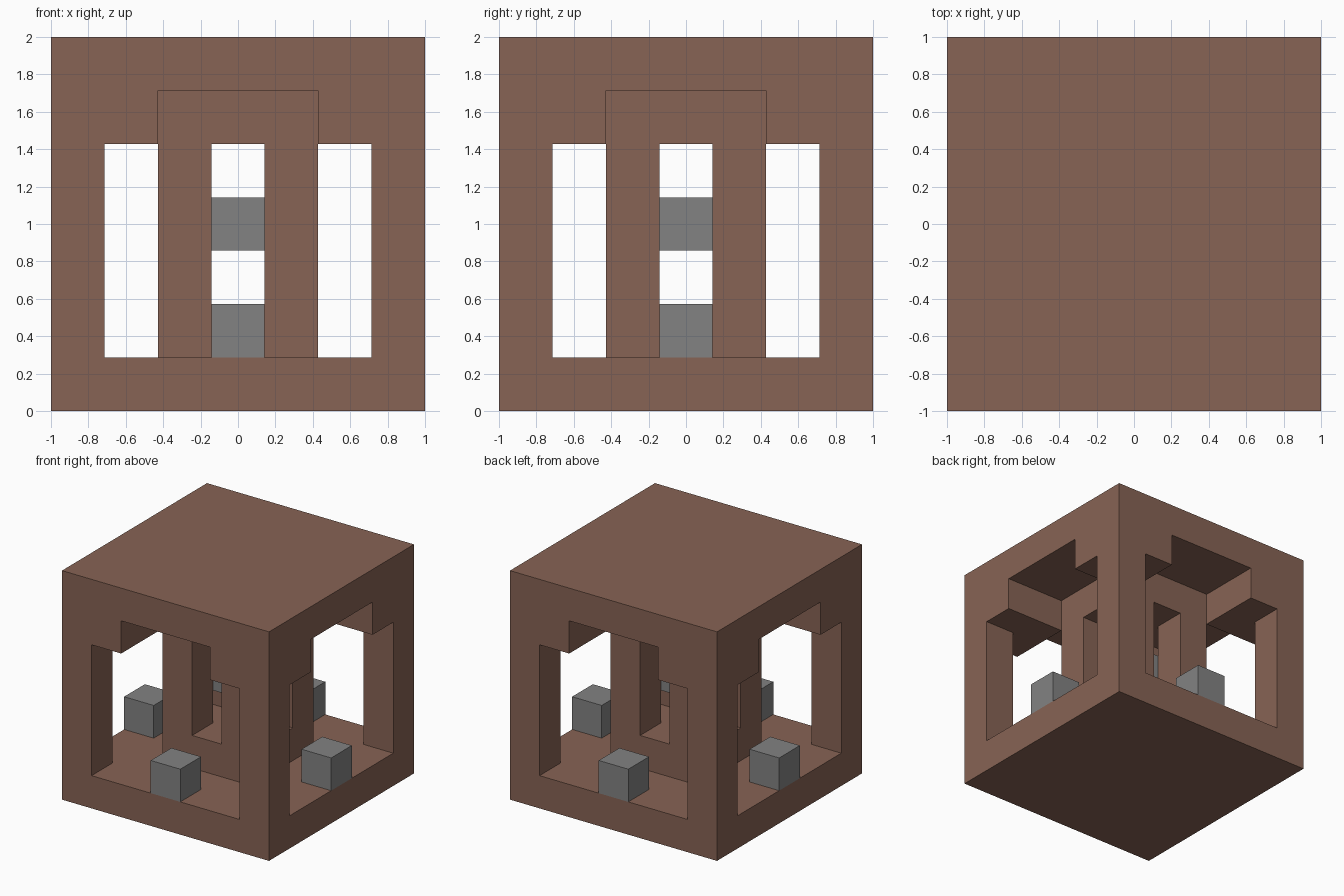
import bpy

if "Cube" in bpy.data.objects:
    bpy.data.objects.remove(bpy.data.objects["Cube"])

U = 2 / 7  # one block of the seven-block grid


def material(name, color):
    mat = bpy.data.materials.new(name)
    mat.use_nodes = True
    mat.diffuse_color = color
    mat.node_tree.nodes["Principled BSDF"].inputs["Base Color"].default_value = color
    return mat


brown = material("earth_brown", (0.245, 0.126, 0.09, 1))
grey = material("stone_grey", (0.225, 0.225, 0.225, 1))


def box(name, size, bottom, mat, x=0, y=0):
    """Box measured in blocks, standing at height bottom."""
    bpy.ops.mesh.primitive_cube_add(size=1, location=(x * U, y * U, (bottom + size[2] / 2) * U))
    obj = bpy.context.object
    obj.name = name
    obj.scale = [s * U for s in size]
    bpy.ops.object.transform_apply(location=True, rotation=False, scale=True)
    obj.data.materials.append(mat)
    return obj


def carve_cross(target, width, length, bottom, height):
    """Cut a passage straight through the target along both x and y."""
    for size in ((width, length, height), (length, width, height)):
        cutter = box("passage_cutter", size, bottom, brown)
        cutter.hide_render = True
        mod = target.modifiers.new("passage", "BOOLEAN")
        mod.operation = "DIFFERENCE"
        mod.solver = "EXACT"
        mod.object = cutter
        bpy.context.view_layer.objects.active = target
        bpy.ops.object.modifier_apply(modifier=mod.name)
        bpy.data.objects.remove(cutter)


# Outer shell: floor, corner posts, stepped openings and roof
shell = box("outer_shell", (7, 7, 7), 0, brown)
carve_cross(shell, 5, 8, 1, 4)
carve_cross(shell, 3, 8, 1, 5)

# Inner core: plinth, four pillars and cap
core = box("inner_core", (3, 3, 5), 1, brown)
carve_cross(core, 1, 4, 2, 3)

# Stone in the middle of the core and one on each doorstep
box("centre_stone", (1, 1, 1), 3, grey)
for side, x, y in (("front", 0, -3), ("back", 0, 3), ("left", 3, 0), ("right", -3, 0)):
    box(side + "_stone", (1, 1, 1), 1, grey, x, y)
